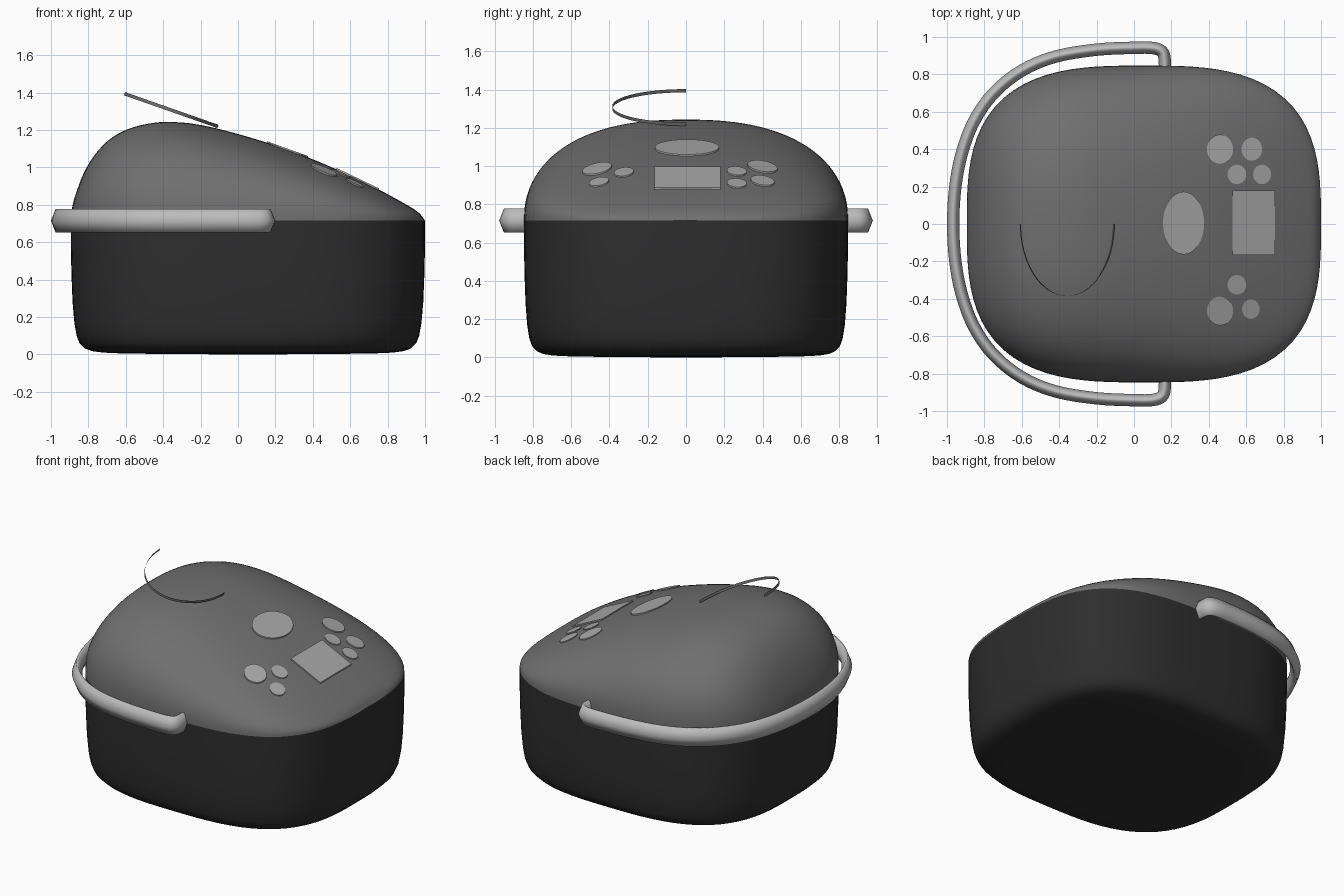
import bpy, math
from mathutils import Vector

if "Cube" in bpy.data.objects:
    bpy.data.objects.remove(bpy.data.objects["Cube"])

CX, A, B, N = 0.053, 0.947, 0.847, 3.0   # plan outline: rounded square
SEAM = 0.715
SEG = 96


def material(name, v):
    m = bpy.data.materials.new(name)
    m.diffuse_color = (v, v, v, 1)
    m.use_nodes = True
    m.node_tree.nodes["Principled BSDF"].inputs["Base Color"].default_value = m.diffuse_color
    return m


BLACK = material("black_plastic", 0.027)
GREY = material("grey_lid", 0.16)
SILVER = material("silver_handle", 0.5)
PALE = material("pale_grey_buttons", 0.4)


def make(name, verts, faces, mat, smooth=True):
    me = bpy.data.meshes.new(name)
    me.from_pydata(verts, [], faces)
    me.update()
    me.materials.append(mat)
    for p in me.polygons:
        p.use_smooth = smooth and len(p.vertices) <= 4
    ob = bpy.data.objects.new(name, me)
    bpy.context.collection.objects.link(ob)
    return ob


def outline(k):
    a = 2 * math.pi * k / SEG
    c, s = math.cos(a), math.sin(a)
    r = (abs(c) ** N + abs(s) ** N) ** (-1 / N)
    return A * r * c, B * r * s


# Lid crest: height above the seam along x
CREST = [(-.894, 0), (-.885, .08), (-.86, .165), (-.82, .265), (-.76, .36),
         (-.68, .44), (-.58, .493), (-.46, .522), (-.37, .528), (-.25, .52),
         (-.1, .49), (.14, .422), (.375, .338), (.525, .275), (.755, .165),
         (.9, .086), (.97, .04), (1.0, 0)]


def slope(i):
    a, b = CREST[max(i - 1, 0)], CREST[min(i + 1, len(CREST) - 1)]
    return (b[1] - a[1]) / (b[0] - a[0])


def crest(x):
    if x <= CREST[0][0] or x >= CREST[-1][0]:
        return 0.0
    i = max(j for j, p in enumerate(CREST[:-1]) if p[0] <= x)
    (x0, z0), (x1, z1) = CREST[i], CREST[i + 1]
    d = x1 - x0
    t = (x - x0) / d
    return max(0.0, (2*t**3 - 3*t*t + 1) * z0 + (t**3 - 2*t*t + t) * d * slope(i)
               + (3*t*t - 2*t**3) * z1 + (t**3 - t*t) * d * slope(i + 1))


def lid_z(x, y):
    u = min(1, abs((x - CX) / A))
    w = max(1e-6, B * (1 - u ** N) ** (1 / N))
    t = min(1, abs(y) / w)
    return SEAM + crest(x) * (1 - t ** 2.4) ** (1 / 2.4)


def rings(name, centre, levels, zfun, mat, flip):
    verts, faces = [centre], []
    for i, s in enumerate(levels):
        for k in range(SEG):
            x, y = outline(k)
            x, y = CX + s * x, s * y
            verts.append((x, y, zfun(i, x, y)))
    for k in range(SEG):
        n = (k + 1) % SEG
        faces.append((0, 1 + k, 1 + n))
        for i in range(len(levels) - 1):
            a, b = 1 + i * SEG, 1 + (i + 1) * SEG
            faces.append((a + k, b + k, b + n, a + n))
    if flip:
        faces = [f[::-1] for f in faces]
    return make(name, verts, faces, mat)


# Lid dome
R = 36
levels = [math.sin(math.pi / 2 * (i + 1) / R) for i in range(R)]
rings("lid", (CX, 0, lid_z(CX, 0)), levels,
      lambda i, x, y: SEAM if i == R - 1 else lid_z(x, y), GREY, False)

# Body bowl
BODY = [(.4, .002), (.7, .005), (.82, .010), (.88, .018), (.92, .032), (.95, .06),
        (.967, .1), (.98, .17), (.99, .28), (.996, .42), (1, .58), (1, SEAM)]
rings("body", (CX, 0, 0), [b[0] for b in BODY], lambda i, x, y: BODY[i][1], BLACK, True)

# Carrying handle: six-sided tube swept round the back
half = [(-.967, 0), (-.955, .2), (-.92, .38), (-.855, .55), (-.75, .70), (-.6, .82),
        (-.42, .895), (-.2, .932), (0, .942), (.10, .941), (.15, .922), (.164, .88),
        (.165, .82)]
ctrl = [Vector((x, -y)) for x, y in half[:0:-1]] + [Vector(p) for p in half]
path = []
for i in range(len(ctrl) - 1):
    p0, p1, p2 = ctrl[max(i - 1, 0)], ctrl[i], ctrl[i + 1]
    p3 = ctrl[min(i + 2, len(ctrl) - 1)]
    for t in (0, .25, .5, .75):
        path.append(.5 * (2 * p1 + (p2 - p0) * t + (2 * p0 - 5 * p1 + 4 * p2 - p3) * t * t
                          + (3 * p1 - p0 - 3 * p2 + p3) * t ** 3))
path.append(ctrl[-1])
SECT = [(.033, 0), (.008, .063), (-.008, .063), (-.033, 0), (-.008, -.063), (.008, -.063)]
verts, faces = [], []
for i, p in enumerate(path):
    d = (path[min(i + 1, len(path) - 1)] - path[max(i - 1, 0)]).normalized()
    for o, z in SECT:
        verts.append((p.x - d.y * o, p.y + d.x * o, SEAM + z))
for i in range(len(path) - 1):
    for k in range(6):
        a, b, n = i * 6, i * 6 + 6, (k + 1) % 6
        faces.append((a + k, a + n, b + n, b + k))
faces += [tuple(range(5, -1, -1)), tuple(range(len(verts) - 6, len(verts)))]
make("carrying_handle", verts, faces, SILVER)

# Thin arched strip above the lid
verts, faces = [], []
for i in range(33):
    a = math.pi * i / 32
    x, y = -.36 - .25 * math.cos(a), -.385 * math.sin(a)
    z = 1.298 - .35 * (x + .36)
    verts += [(x, y, z), (x + .006, y, z + .017)]
    if i:
        faces.append((2 * i - 2, 2 * i, 2 * i + 1, 2 * i - 1))
make("lid_strip", verts, faces, GREY)


# Control panel plates lying tangent to the lid
def plate(name, cx, cy, pts):
    e = .02
    gx = (lid_z(cx + e, cy) - lid_z(cx - e, cy)) / (2 * e)
    gy = (lid_z(cx, cy + e) - lid_z(cx, cy - e)) / (2 * e)
    z = lid_z(cx, cy) + .006
    top = [(cx + x, cy + y, z + gx * x + gy * y) for x, y in pts]
    n = len(pts)
    verts = top + [(x, y, h - .009) for x, y, h in top]
    faces = [tuple(range(n)), tuple(range(2 * n - 1, n - 1, -1))]
    faces += [(k, n + k, n + (k + 1) % n, (k + 1) % n) for k in range(n)]
    make(name, verts, faces, PALE, False)


def oval(rx, ry, n=32):
    return [(rx * math.cos(2 * math.pi * k / n), ry * math.sin(2 * math.pi * k / n))
            for k in range(n)]


plate("display_screen", .64, .007, [(-.114, -.172), (.114, -.172), (.114, .172), (-.114, .172)])
plate("main_button", .265, .005, oval(.11, .168))
for i, (x, y, rx, ry) in enumerate([
        (.46, .40, .07, .078), (.63, .40, .055, .062), (.55, .265, .05, .052),
        (.685, .265, .048, .052), (.55, -.325, .05, .052),
        (.46, -.465, .07, .077), (.625, -.455, .047, .052)]):
    plate("button_%d" % (i + 1), x, y, oval(rx, ry))
